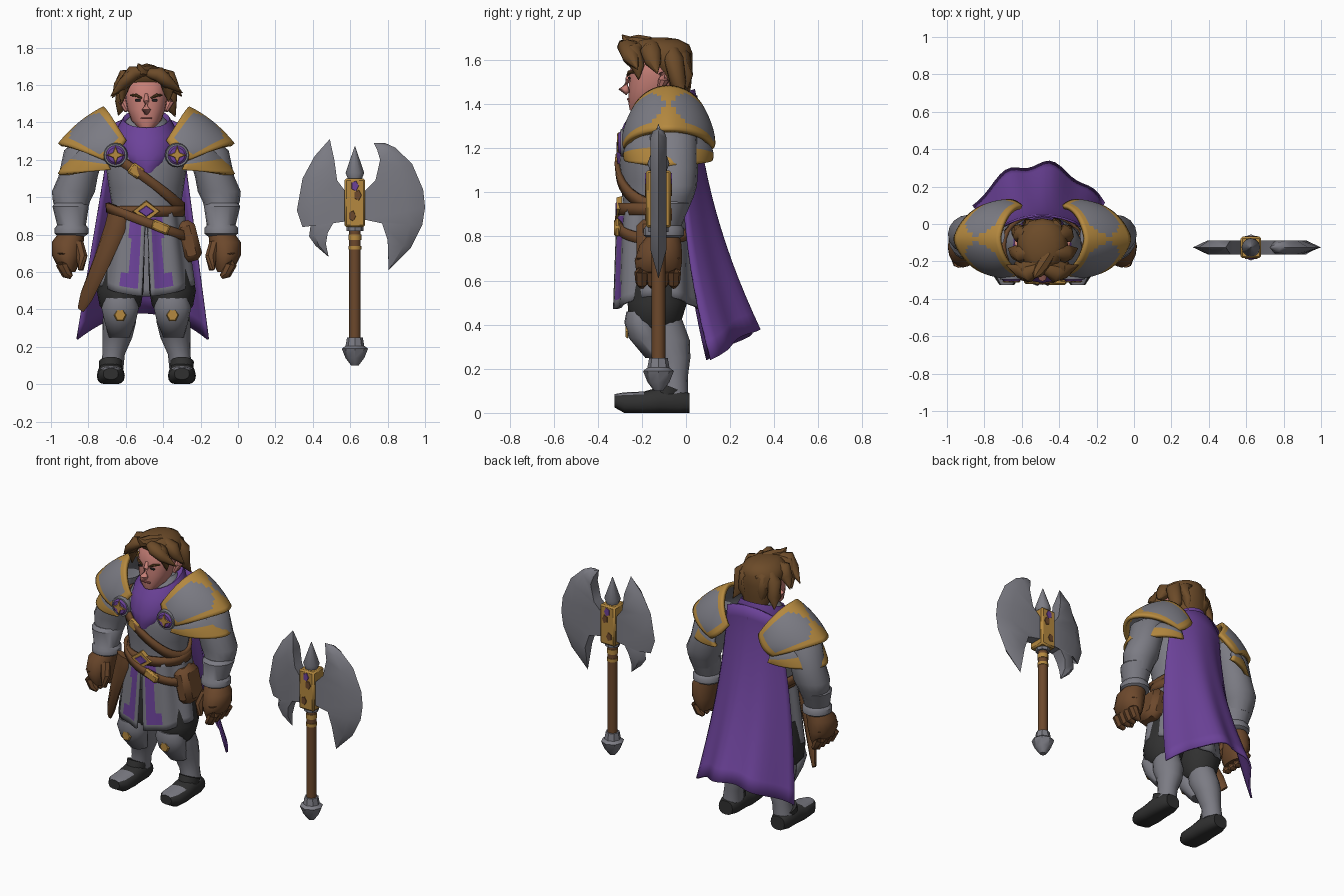
import bpy, bmesh, math, random
from math import sin, cos, pi
from mathutils import Vector, Euler
random.seed(4)
if "Cube" in bpy.data.objects:
    bpy.data.objects.remove(bpy.data.objects["Cube"])
HERO, AXE = Vector((-.49, 0, 0)), Vector((.625, -.125, 0))

def material(name, *rgb):
    mat = bpy.data.materials.new(name)
    mat.use_nodes = True
    mat.diffuse_color = (*rgb, 1)
    mat.node_tree.nodes["Principled BSDF"].inputs["Base Color"].default_value = (*rgb, 1)
    return mat
steel, gold = material("steel", .2, .2, .23), material("gold", .46, .25, .05)
purple, leather = material("purple cloth", .15, .055, .32), material("brown leather", .15, .065, .025)
hair, skin = material("brown hair", .15, .07, .022), material("skin", .56, .21, .18)
lips, black = material("lips", .38, .11, .1), material("black cloth", .03, .03, .03)

def finish(bm, name, mats, origin=HERO, thick=0, angle=40):
    bmesh.ops.remove_doubles(bm, verts=bm.verts, dist=.0002)
    bmesh.ops.recalc_face_normals(bm, faces=bm.faces)
    mesh = bpy.data.meshes.new(name)
    bm.to_mesh(mesh)
    bm.free()
    for mat in mats:
        mesh.materials.append(mat)
    mesh.shade_smooth()
    mesh.set_sharp_from_angle(angle=math.radians(angle))
    obj = bpy.data.objects.new(name, mesh)
    obj.location = origin
    bpy.context.collection.objects.link(obj)
    if thick:
        shell = obj.modifiers.new("thickness", 'SOLIDIFY')
        shell.thickness, shell.offset = thick, 0

def surface(name, rows, mats, closed=True, rule=None, **kw):
    """Skin rows of points; rule(u, v, centre) picks each face's material."""
    bm = bmesh.new()
    g = [[bm.verts.new(p) for p in row] for row in rows]
    n, m = len(rows[0]), len(rows) - 1
    cols = n if closed else n - 1
    for i in range(m):
        for j in range(cols):
            k = (j + 1) % n
            f = bm.faces.new((g[i][j], g[i][k], g[i + 1][k], g[i + 1][j]))
            if rule:
                f.material_index = int(rule((i + .5) / m, (j + .5) / cols, f.calc_center_median()))
    for row in (g[0], g[-1]) if closed else ():
        bm.faces.new(row)
    finish(bm, name, mats, **kw)

def sheet(name, fn, nu, nv, mats, **kw):
    surface(name, [[fn(i / nu, j / nv) for j in range(nv + 1)] for i in range(nu + 1)], mats, closed=False, **kw)

def loft(name, rings, mat, n=16, side=1, along_y=False, tilt=0, square=2, more=(), **kw):
    """Rings are x, y, z and two radii; side mirrors them in x."""
    rows = [[] for ring in rings]
    for row, (x, y, z, ra, rb) in zip(rows, rings):
        for k in range(n):
            a, b = (r * math.copysign(abs(t) ** (2 / square), t)
                    for r, t in ((ra, cos(2 * pi * k / n)), (rb, sin(2 * pi * k / n))))
            row.append((x * side + a, y, max(z + b, 0)) if along_y else (x * side + a, y + b, z + tilt * b))
    surface(name, rows, [mat, *more], **kw)

def tube(name, points, radii, mat, side=1, flat=1, n=8, **kw):
    pts, rows = [Vector((x * side, y, z)) for x, y, z in points], []
    for i, (p, r) in enumerate(zip(pts, radii)):
        turn = (pts[min(i + 1, len(pts) - 1)] - pts[max(i - 1, 0)]).to_track_quat('Z', 'Y')
        rows.append([p + turn @ Vector((flat * r * cos(2 * pi * k / n), r * sin(2 * pi * k / n), 0)) for k in range(n)])
    surface(name, rows, [mat], **kw)

def box(name, place, size, mat, turn=0, bevel=.01, origin=HERO):
    bm = bmesh.new()
    bmesh.ops.create_cube(bm, size=1)
    for v in bm.verts:
        v.co = Euler((0, turn, 0)).to_matrix() @ (v.co * Vector(size)) + Vector(place)
    bmesh.ops.bevel(bm, geom=bm.edges[:], offset=bevel, segments=1, affect='EDGES')
    finish(bm, name, [mat], origin)

# Torso profile: height, depth centre and half sizes; it also carries belts and skirt
TORSO = [(.46, -.13, .25, .18), (.8, -.13, .2, .165), (.93, -.13, .18, .155), (1.05, -.13, .2, .165),
         (1.15, -.13, .215, .175), (1.25, -.125, .21, .165), (1.35, -.1, .17, .13), (1.43, -.1, .09, .09)]
def on_torso(a, z, off):
    low, high = next(pair for pair in zip(TORSO, TORSO[1:]) if z <= pair[1][0])
    t = (z - low[0]) / (high[0] - low[0])
    y, rx, ry = (p + (q - p) * t for p, q in zip(low[1:], high[1:]))
    return Vector(((rx + off) * sin(a), y - (ry + off) * cos(a), z))
loft("torso", [(0, y, z, rx, ry) for z, y, rx, ry in TORSO[1:]], steel, n=24)
for name, height, slope, width, off in (("waist_belt", .925, 0, .055, .012), ("hip_belt", .865, .08, .05, .022),
                                        ("chest_strap", 1.1, .16, .06, .01)):
    sheet(name, lambda u, v: on_torso(2 * pi * v, height - slope * sin(2 * pi * v) + width * (u - .5), off),
          1, 36, [leather], thick=.022)

# Split skirt with painted front panels
def skirt(u, v):
    a = .02 + .07 * u + v * (2 * pi - .04 - .14 * u)
    return on_torso(a, .93 - u * (.43 + .03 * cos(2 * a)), .01 + .008 * cos(9 * a))
def skirt_panel(u, v, c):
    edge = min(v, 1 - v) * 2 * pi
    return .1 < edge < (.55 if u > .75 else .45 if u < .3 else .36) and .12 < u < .93
sheet("skirt", skirt, 12, 72, [steel, purple], rule=skirt_panel, thick=.014)

# Buckles, scabbard, pouch and collar
loft("buckle", [(0, -.29, .925, .075, .058), (0, -.315, .925, .07, .052)], gold, n=4, along_y=True)
loft("buckle_gem", [(0, -.312, .925, .045, .032), (0, -.32, .925, .038, .026)], purple, n=4, along_y=True)
box("chest_buckle", (-.055, -.307, 1.14), (.075, .025, .065), gold, turn=.6)
box("hip_buckle", (.075, -.312, .84), (.1, .03, .055), gold, turn=.4)
tube("scabbard", [(-.15, -.27, .9), (-.17, -.27, .83), (-.245, -.23, .64), (-.32, -.17, .47), (-.35, -.14, .4)],
     [.058, .06, .053, .045, .025], leather, flat=.5)
box("pouch", (.225, -.14, .765), (.11, .17, .22), leather, turn=-.25, bevel=.03)
loft("collar", [(0, -.19, 1.17, .07, .12), (0, -.15, 1.22, .14, .165), (0, -.13, 1.29, .17, .185), (0, -.115, 1.37, .155, .165),
                (0, -.1, 1.42, .125, .14), (0, -.11, 1.4, .09, .1)], purple, n=20, tilt=.35)

# Cape hanging in folds
def cape(u, v):
    s = 2 * v - 1
    y = .045 + .275 * u ** 1.7 - s * s * (.04 + .18 * u) + .02 * u * u * cos(9 * (s + .5))
    return s * (.18 + .17 * u) - .02 * u, y, 1.44 - .05 * s * s - u * (1.06 + .09 * s * s)
sheet("cape", cape, 14, 24, [purple], thick=.012)

# Curved shoulder plates: three stations of peak x, peak z, end x, end z, half depth
def shoulder(name, side, stations, rule):
    def point(u, v):
        px, pz, ex, ez, w = (a * (1 - u) ** 2 + 2 * b * u * (1 - u) + c * u * u for a, b, c in zip(*stations))
        t = 2 * v - 1
        return side * (px + (ex - px) * abs(t) ** 1.5), -.08 + w * sin(t * pi / 2), ez + (pz - ez) * cos(t * pi / 2)
    sheet(name, point, 14, 31, [steel, gold], rule=rule, thick=.024)
def trim(u, v, c):
    middle = abs(v - .5)
    return u < .16 or u > .84 or middle > .45 or middle < .32 * abs(u - .5)

for side, hand in ((1, "left"), (-1, "right")):
    shoulder(hand + "_lower_shoulder_plate", side,
             [(.36, 1.26, .2, 1.2, .18), (.405, 1.23, .21, 1.18, .2), (.465, 1.12, .19, 1.15, .19)], lambda u, v, c: u > .6)
    shoulder(hand + "_upper_shoulder_plate", side,
             [(.225, 1.475, .11, 1.3, .17), (.36, 1.41, .16, 1.22, .22), (.465, 1.28, .22, 1.2, .19)], trim)
    # Round chest badge with a four-pointed star
    for part, mat, profile in (("_badge", steel, ((-.24, .05), (-.28, .066), (-.298, .06))),
                               ("_badge_dome", purple, ((-.295, .054), (-.308, .04)))):
        loft(hand + part, [(.165, y, 1.225, r, r) for y, r in profile], mat, side=side, along_y=True)
    for reach, rise in ((.05, .02), (.02, .05)):
        loft(hand + "_badge_star", [(.165, -.305, 1.225, reach, rise), (.165, -.314, 1.225, reach * .8, rise * .8)],
             gold, n=4, side=side, along_y=True)
    # Arm, cuff and glove
    loft(hand + "_upper_arm", [(.27, -.06, 1.33, .07, .08), (.33, -.06, 1.25, .11, .11), (.365, -.055, 1.11, .105, .11),
         (.39, -.055, 1.03, .115, .105), (.4, -.06, .98, .1, .095), (.4, -.08, .91, .08, .085)], steel, side=side)
    loft(hand + "_cuff", [(.405, -.08, .97, .085, .08), (.405, -.08, .95, .097, .1), (.4, -.1, .85, .077, .08),
         (.4, -.1, .835, .09, .092), (.4, -.1, .805, .09, .092), (.4, -.1, .79, .07, .07)], steel, side=side)
    loft(hand + "_glove", [(.4, -.1, .81, .068, .07), (.42, -.115, .76, .085, .095), (.425, -.125, .69, .08, .108),
         (.42, -.125, .64, .06, .1), (.41, -.125, .6, .03, .08)], leather, side=side)
    for y in (-.2, -.152, -.104, -.056):
        tube(hand + "_finger", [(.445, y, .7), (.45, y, .64), (.425, y, .59), (.4, y, .572)], [.034, .034, .029, .012], leather, side)
    tube(hand + "_thumb", [(.37, -.16, .75), (.345, -.19, .68), (.35, -.2, .61)], [.035, .032, .016], leather, side)
    # Leg, greave, knee plate and boot
    loft(hand + "_thigh", [(.12, -.12, .68, .11, .13), (.14, -.13, .5, .125, .135), (.14, -.14, .42, .11, .12),
         (.14, -.13, .38, .08, .09)], black, side=side)
    loft(hand + "_greave", [(.14, -.11, .43, .085, .09), (.145, -.085, .33, .09, .102), (.155, -.06, .25, .08, .08),
         (.175, -.055, .16, .06, .063), (.185, -.055, .08, .062, .065)], steel, side=side)
    loft(hand + "_knee_plate", [(.14, -.215, .46, .08, .055), (.14, -.205, .41, .1, .075), (.14, -.185, .34, .085, .075),
         (.145, -.13, .25, .055, .055)], steel, side=side, angle=60)
    loft(hand + "_knee_mark", [(.14, -.262, .37, .034, .038), (.14, -.275, .37, .028, .03)], gold, n=6, side=side, along_y=True)
    loft(hand + "_boot", [(.19, .015, .045, .05, .045), (.19, -.03, .05, .065, .058), (.19, -.12, .055, .07, .062),
         (.19, -.19, .045, .075, .052), (.19, -.28, .045, .07, .048), (.19, -.325, .055, .04, .03)],
         black, side=side, along_y=True, square=2.4, more=[steel], rule=lambda u, v, c: c.z > .075 and c.y < -.2)
    loft(hand + "_instep", [(.19, -.1, .06, .06, .06), (.19, -.075, .12, .064, .065)], black, side=side, tilt=-.4)
    # Ear, brow and eye
    tube(hand + "_ear", [(.112, -.11, 1.54), (.125, -.1, 1.51), (.105, -.12, 1.46)], [.015, .026, .012], skin, side)
    tube(hand + "_brow", [(.025, -.266, 1.53), (.055, -.258, 1.545), (.085, -.232, 1.545)], [.005, .009, .004], hair, side)
    box(hand + "_eye", (side * .045, -.258, 1.518), (.03, .012, .012), black, bevel=.003)
    # Swept locks: fringe, temple, sides, nape and crown
    for size, path in ((.04, [(.01, -.23, 1.675), (.07, -.265, 1.665), (.125, -.25, 1.615), (.185, -.22, 1.55)]),
                       (.034, [(.03, -.2, 1.67), (.095, -.24, 1.65), (.125, -.22, 1.58), (.125, -.215, 1.5)]),
                       (.04, [(.05, -.15, 1.665), (.115, -.16, 1.65), (.145, -.15, 1.59), (.185, -.13, 1.53)]),
                       (.04, [(.08, -.06, 1.655), (.125, -.055, 1.6), (.125, -.035, 1.5), (.155, -.01, 1.44)]),
                       (.04, [(.03, -.06, 1.655), (.06, -.015, 1.62), (.06, -.005, 1.53), (.045, -.01, 1.42)])):
        path = [Vector(p) + Vector((random.uniform(-.01, .01), 0, random.uniform(-.012, .012))) for p in path]
        tube(hand + "_hair_lock", path, [size * .6, size, size * .85, .002], hair, side, flat=1.2, angle=60)

# Head
loft("head", [(0, -.1, 1.3, .07, .07), (0, -.11, 1.38, .07, .075), (0, -.185, 1.372, .045, .07), (0, -.17, 1.41, .08, .092),
              (0, -.145, 1.47, .102, .115), (0, -.13, 1.53, .113, .128), (0, -.125, 1.6, .11, .12), (0, -.12, 1.66, .06, .07)],
     skin, n=20, square=2.3)
tube("nose", [(0, -.245, 1.55), (0, -.262, 1.51), (0, -.283, 1.468), (0, -.262, 1.45)], [.011, .015, .024, .013], skin, angle=90)
box("mouth", (0, -.26, 1.422), (.06, .016, .01), lips, bevel=.003)
loft("hair_cap", [(0, -.025, 1.42, .075, .04), (0, -.045, 1.5, .113, .07), (0, -.07, 1.57, .13, .1), (0, -.11, 1.63, .137, .14),
                  (0, -.12, 1.67, .115, .135), (0, -.125, 1.695, .07, .09), (0, -.125, 1.703, .02, .03)], hair, angle=60)
tube("quiff", [(.04, -.16, 1.67), (.0, -.22, 1.675), (-.03, -.265, 1.68), (-.045, -.29, 1.715)], [.035, .04, .03, .002], hair)

# Axe: pommel, shaft, rings, socket and spike
for name, mat, n, profile in (("axe_pommel", steel, 8, ((.1, .02), (.14, .05), (.19, .07), (.205, .05), (.25, .042))),
                              ("axe_shaft", leather, 12, ((.22, .031), (.88, .031))),
                              ("axe_upper_ring", gold, 12, ((.77, .034), (.8, .034))),
                              ("axe_lower_ring", gold, 12, ((.72, .034), (.74, .034))),
                              ("axe_neck", steel, 8, ((.82, .045), (.85, .045))),
                              ("axe_spike", steel, 12, ((1.08, .03), (1.13, .05), (1.27, .002)))):
    loft(name, [(0, 0, z, r, r) for z, r in profile], mat, n=n, origin=AXE)
box("axe_socket", (0, 0, .97), (.11, .115, .26), gold, origin=AXE)
for side in (1, -1):
    for x, z, mat in ((0, 1.06, purple), (.015, 1.01, leather), (-.015, .9, leather)):
        loft("axe_inlay", [(x, side * .055, z, .022, .03), (x, side * .061, z, .02, .028)], mat, n=5, along_y=True, origin=AXE)

# Blades: cutting edge and matching inner edge, thickest behind the bevel
def blade(name, side, outer, inner):
    rows = []
    for (ox, oz), (ix, iz) in zip(outer, inner):
        mx, mz, y = ox + (ix - ox) * .3, oz + (iz - oz) * .3, .037 * min(1, math.hypot(ox - ix, oz - iz) / .08)
        rows.append([(side * x, d, z) for x, d, z in ((ox, 0, oz), (mx, y, mz), (ix, y, iz), (ix, -y, iz), (mx, -y, mz))])
    surface(name, rows, [steel], origin=AXE, angle=50)
blade("axe_large_blade", 1,
      [(.1, 1.29), (.16, 1.29), (.215, 1.265), (.305, 1.18), (.365, 1.04), (.375, .945), (.36, .85), (.3, .73), (.18, .61)],
      [(.101, 1.289), (.12, 1.25), (.135, 1.2), (.11, 1.09), (.05, 1.03), (.05, .88), (.145, .86), (.175, .77), (.181, .611)])
blade("axe_small_blade", -1,
      [(.135, 1.31), (.215, 1.22), (.28, 1.1), (.31, .93), (.28, .84), (.235, .865), (.245, .79), (.21, .74), (.14, .68)],
      [(.134, 1.309), (.11, 1.2), (.095, 1.09), (.05, 1.03), (.05, .87), (.11, .87), (.145, .81), (.155, .75), (.141, .681)])
